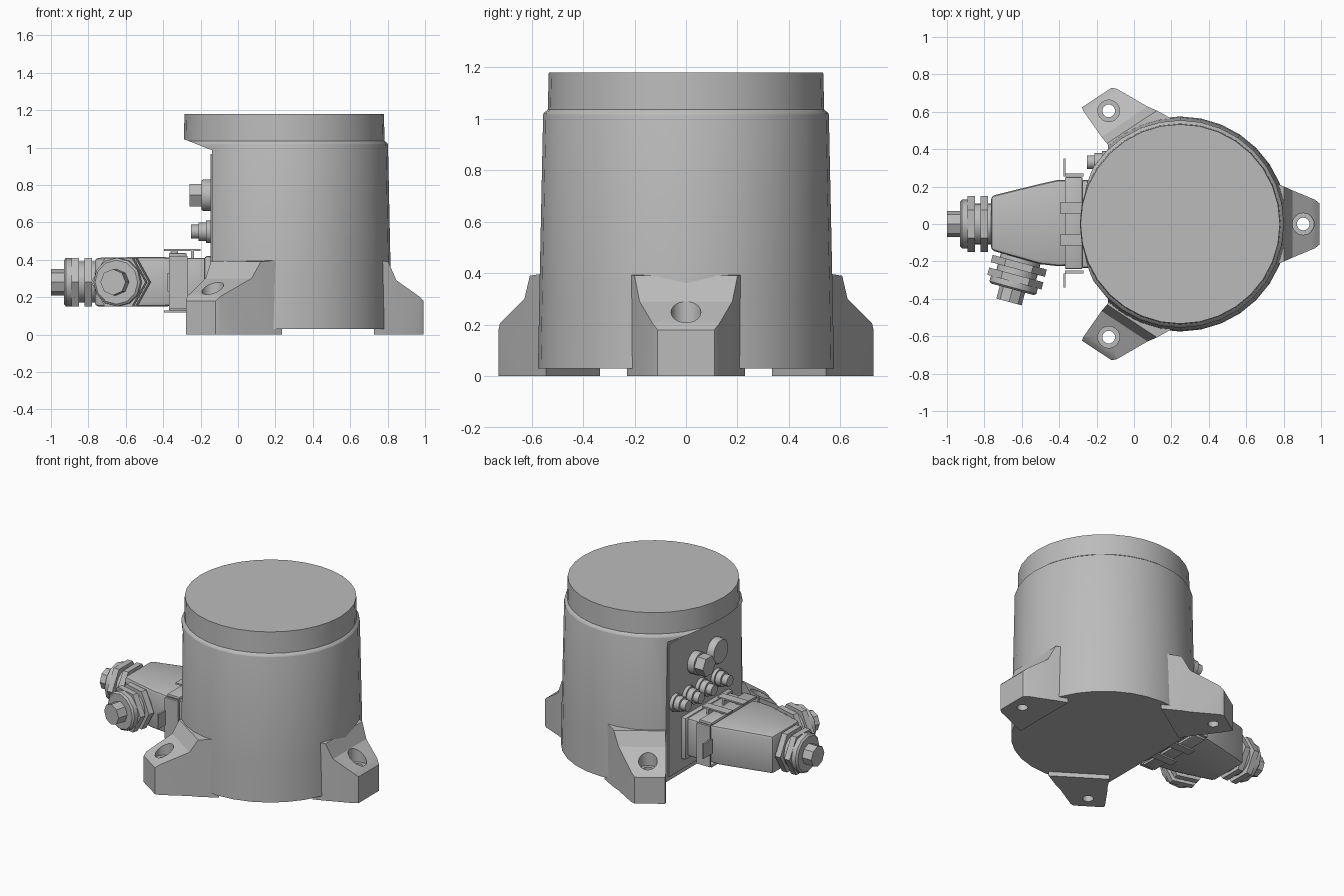
import bpy, bmesh, math
from mathutils import Vector

cube = bpy.data.objects.get("Cube")
if cube:
    bpy.data.objects.remove(cube, do_unlink=True)

grey = bpy.data.materials.new("cast_grey")
grey.use_nodes = True
grey.diffuse_color = (0.5, 0.5, 0.5, 1)
grey.node_tree.nodes["Principled BSDF"].inputs["Base Color"].default_value = (0.5, 0.5, 0.5, 1)

CX = 0.247   # axis of the round body
CZ = 0.28    # height of the plug axis


def select(ob):
    bpy.ops.object.select_all(action='DESELECT')
    ob.select_set(True)
    bpy.context.view_layer.objects.active = ob


def loft(name, rings, bevel=0.0, angle=35):
    """Skin a list of equal-length point rings, with capped ends."""
    bm = bmesh.new()
    loops = [[bm.verts.new(p) for p in ring] for ring in rings]
    n = len(loops[0])
    for a, b in zip(loops, loops[1:]):
        for i in range(n):
            j = (i + 1) % n
            bm.faces.new((a[i], a[j], b[j], b[i]))
    bm.faces.new(loops[0])
    bm.faces.new(loops[-1])
    bmesh.ops.recalc_face_normals(bm, faces=bm.faces)
    me = bpy.data.meshes.new(name)
    bm.to_mesh(me)
    bm.free()
    me.materials.append(grey)
    ob = bpy.data.objects.new(name, me)
    bpy.context.collection.objects.link(ob)
    select(ob)
    if bevel:
        mod = ob.modifiers.new("bevel", 'BEVEL')
        mod.width, mod.segments, mod.limit_method = bevel, 2, 'ANGLE'
        bpy.ops.object.modifier_apply(modifier=mod.name)
    bpy.ops.object.shade_smooth_by_angle(angle=math.radians(angle))
    return ob


def turned(name, origin, axis, steps, sides=24, angle=35):
    """Round or polygonal part: steps are (distance along axis, radius)."""
    axis = Vector(axis).normalized()
    side = axis.cross((0, 0, 1)) if abs(axis.z) < 0.9 else Vector((1, 0, 0))
    side.normalize()
    up = side.cross(axis)
    turn = [2 * math.pi * i / sides for i in range(sides)]
    rings = [[Vector(origin) + axis * d + (side * math.cos(t) + up * math.sin(t)) * r
              for t in turn] for d, r in steps]
    return loft(name, rings, angle=angle)


def box(name, x, y, z, bevel=0.0):
    rings = [[(a, y[0], z[0]), (a, y[1], z[0]), (a, y[1], z[1]), (a, y[0], z[1])] for a in x]
    return loft(name, rings, bevel)


def cut(ob, cutter):
    select(ob)
    mod = ob.modifiers.new("cut", 'BOOLEAN')
    mod.operation, mod.solver, mod.object = 'DIFFERENCE', 'EXACT', cutter
    bpy.ops.object.modifier_apply(modifier=mod.name)
    bpy.data.objects.remove(cutter, do_unlink=True)
    bpy.ops.object.shade_smooth_by_angle(angle=math.radians(35))


# Round body with a stepped top, cut flat on the connector side
body = turned("body", (CX, 0, 0), (0, 0, 1),
              [(0.03, 0.575), (0.3, 0.57), (1.015, 0.555), (1.022, 0.553),
               (1.035, 0.537), (1.18, 0.533)], 32)
profile = [(-0.6, -0.1), (-0.138, -0.1), (-0.138, 0.985), (-0.29, 1.045), (-0.6, 1.045)]
cut(body, loft("panel_cutter", [[(x, y, z) for x, z in profile] for y in (-0.9, 0.9)]))
box("connector_panel", (-0.146, -0.13), (-0.39, 0.39), (0.06, 0.965))

# Mounting feet: stations are (radius, inner width, outer width, top height)
end_foot = [(0.48, 0.23, 0.23, 0.4), (0.556, 0.2, 0.2, 0.39), (0.6, 0.18, 0.18, 0.29),
            (0.72, 0.13, 0.13, 0.205), (0.745, 0.11, 0.11, 0.18)]
side_foot = [(0.46, 0.09, 0.29, 0.4), (0.575, 0.09, 0.23, 0.39), (0.62, 0.095, 0.2, 0.3),
             (0.79, 0.1, 0.115, 0.205), (0.81, 0.095, 0.095, 0.18)]


def foot(name, degrees, flip, stations, hole_x, hole_y):
    a = math.radians(degrees)
    u = Vector((math.cos(a), math.sin(a), 0))
    t = Vector((-math.sin(a), math.cos(a), 0)) * flip
    rings = []
    for r, wi, wo, top in stations:
        p, h = Vector((CX, 0, 0)) + u * r, Vector((0, 0, top))
        rings.append([p + t * wi, p - t * wo, p - t * wo + h, p + t * wi + h])
    ob = loft(name, rings, angle=30)
    spot = (hole_x, hole_y, 0)
    cut(ob, turned("bore", spot, (0, 0, 1), [(-0.1, 0.034), (0.5, 0.034)]))
    cut(ob, turned("counterbore", spot, (0, 0, 1), [(0.19, 0.058), (0.5, 0.058)]))


foot("left_foot", 0, 1, end_foot, 0.905, 0)
foot("back_foot", 123.4, 1, side_foot, -0.135, 0.605)
foot("front_foot", -123.4, -1, side_foot, -0.135, -0.605)

# Ports and caps on the flat panel
OUT = (-1, 0, 0)
turned("round_cap", (-0.135, -0.1, 0.745), OUT, [(0, 0.085), (0.05, 0.085), (0.06, 0.078)])
turned("hex_port_base", (-0.135, 0.12, 0.745), OUT, [(0, 0.075), (0.06, 0.075)])
turned("hex_port", (-0.19, 0.12, 0.745), OUT, [(0, 0.07), (0.07, 0.07)], 6)
for i, y in enumerate((0.33, 0.19, 0.05, -0.12)):
    turned(f"small_port_{i + 1}", (-0.135, y, 0.55), OUT,
           [(0, 0.06), (0.035, 0.06), (0.036, 0.05), (0.075, 0.05),
            (0.076, 0.037), (0.115, 0.037)], 12)

# Plug socket and tapered plug housing
box("socket_flange", (-0.18, -0.135), (-0.26, 0.26), (0.13, 0.42), 0.015)
box("socket", (-0.285, -0.15), (-0.235, 0.235), (0.15, 0.41), 0.015)
stations = [(-0.27, -0.22, 0.235, 0.155, 0.405), (-0.41, -0.225, 0.235, 0.15, 0.415),
            (-0.5, -0.215, 0.215, 0.15, 0.415), (-0.765, -0.14, 0.15, 0.15, 0.41)]
loft("plug_housing", [[(x, a, c), (x, b, c), (x, b, d), (x, a, d)]
                      for x, a, b, c, d in stations], 0.02)

# Locking lever around the joint
for label, z in (("top", 0.415), ("bottom", 0.128)):
    box(f"lever_{label}", (-0.37, -0.275), (-0.24, 0.25), (z, z + 0.02), 0.006)
for label, y, tip in (("back", 0.255, 0.35), ("front", -0.265, -0.34)):
    box(f"lever_{label}", (-0.37, -0.27), (y, y + 0.016), (0.14, 0.42))
    box(f"lever_{label}_catch", (-0.378, -0.366), sorted((y, tip)), (0.23, 0.33))
    pin_y = math.copysign(0.085, y)
    turned(f"lever_{label}_screw", (-0.34, pin_y, 0.43), (0, 0, 1),
           [(0, 0.02), (0.015, 0.02)], 12)
    for part, z in (("upper", 0.446), ("lower", 0.118)):
        box(f"latch_{label}_{part}", (-0.395, -0.2), (pin_y - 0.03, pin_y + 0.03), (z, z + 0.01))
        box(f"latch_{label}_{part}_tab", (-0.25, -0.235), (pin_y - 0.03, pin_y + 0.03),
            (min(z, 0.4), max(z, 0.16)))


# Cable glands: stacked hex nuts, collars and a cable stub
def gland(name, origin, axis, cable_end):
    turned(f"{name}_neck", origin, axis, [(-0.06, 0.11), (0.15, 0.11)])
    turned(f"{name}_inner_nut", origin, axis, [(0.015, 0.15), (0.055, 0.15)], 6)
    turned(f"{name}_outer_nut", origin, axis, [(0.085, 0.15), (0.125, 0.15)], 6)
    turned(f"{name}_collar", origin, axis, [(0.1, 0.13), (0.155, 0.13), (0.165, 0.118)], 12)
    turned(f"{name}_cable", origin, axis, [(0.1, 0.07), (cable_end, 0.07)], 8)


gland("end_gland", (-0.765, 0, CZ), OUT, 0.235)
gland("front_gland", (-0.607, -0.19, CZ), (-0.26, -0.96, 0), 0.235)
